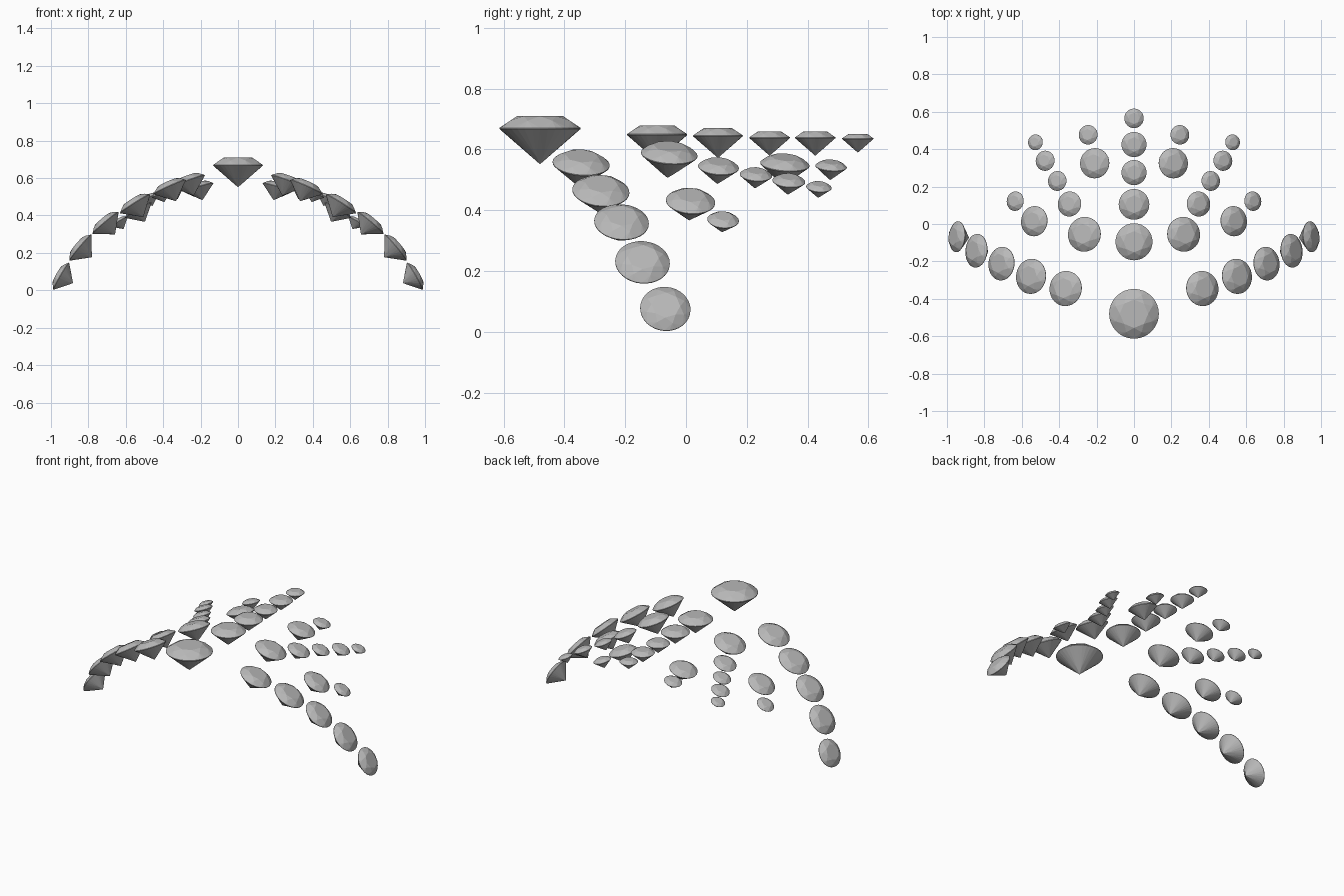
import bpy
import bmesh
from math import sin, cos, radians, tau
from mathutils import Vector

cube = bpy.data.objects.get("Cube")
if cube:
    bpy.data.objects.remove(cube, do_unlink=True)

# Single silver-grey stone colour
grey = bpy.data.materials.new("stone_grey")
grey.use_nodes = True
colour = (0.48, 0.48, 0.48, 1)
grey.diffuse_color = colour
grey.node_tree.nodes["Principled BSDF"].inputs["Base Color"].default_value = colour


def brilliant_mesh():
    """Round brilliant cut of girdle radius 1, girdle at z = 0."""
    bm = bmesh.new()

    def ring(count, radius, z, offset=0.0):
        return [bm.verts.new((radius * cos(tau * (i + offset) / count),
                              radius * sin(tau * (i + offset) / count), z))
                for i in range(count)]

    table = ring(8, 0.57, 0.31)
    crown = ring(8, 0.80, 0.196, 0.5)
    upper = ring(32, 1.0, 0.02)
    lower = ring(32, 1.0, -0.01)
    pavilion = ring(8, 0.22, -0.70, 0.5)
    culet = bm.verts.new((0, 0, -0.88))

    bm.faces.new(table)
    for k in range(8):
        # Star and kite facets above, main facets below
        bm.faces.new((table[k], crown[k], table[(k + 1) % 8]))
        bm.faces.new((table[k], crown[k - 1], upper[4 * k], crown[k]))
        bm.faces.new((culet, pavilion[k], lower[4 * k], pavilion[k - 1]))
        # Facets that meet the girdle
        for j in range(4 * k, 4 * k + 4):
            n = (j + 1) % 32
            bm.faces.new((crown[k], upper[j], upper[n]))
            bm.faces.new((pavilion[k], lower[n], lower[j]))
            bm.faces.new((upper[j], lower[j], lower[n], upper[n]))
    bmesh.ops.recalc_face_normals(bm, faces=bm.faces)
    mesh = bpy.data.meshes.new("brilliant_cut")
    bm.to_mesh(mesh)
    bm.free()
    mesh.materials.append(grey)
    return mesh


gem = brilliant_mesh()


def place(name, position, radius, normal=(0, 0, 1)):
    obj = bpy.data.objects.new(name, gem)
    bpy.context.collection.objects.link(obj)
    obj.location = position
    obj.scale = (radius,) * 3
    obj.rotation_mode = 'QUATERNION'
    obj.rotation_quaternion = Vector((0, 0, 1)).rotation_difference(Vector(normal))


# Centre line: y, z, radius
centre = [(-0.48, 0.668, 0.133), (-0.095, 0.648, 0.099), (0.105, 0.644, 0.082),
          (0.275, 0.638, 0.067), (0.425, 0.638, 0.067), (0.565, 0.635, 0.052)]
for i, (y, z, r) in enumerate(centre):
    place(f"centre_gem_{i + 1}", (0, y, z), r)

# Mirrored rows: x, y, z, radius, outward tilt in degrees
rows = {
    "outer_arc_gem": [(0.365, -0.345, 0.552, 0.094, 24), (0.55, -0.28, 0.462, 0.094, 32),
                      (0.708, -0.212, 0.36, 0.090, 40), (0.842, -0.143, 0.228, 0.090, 50),
                      (0.945, -0.068, 0.075, 0.083, 60)],
    "inner_row_gem": [(0.265, -0.055, 0.583, 0.093, 20), (0.345, 0.107, 0.541, 0.067, 22),
                      (0.41, 0.23, 0.515, 0.053, 22), (0.475, 0.338, 0.495, 0.054, 22),
                      (0.527, 0.437, 0.475, 0.042, 22)],
    "side_pair_gem": [(0.533, 0.015, 0.428, 0.081, 30), (0.635, 0.122, 0.367, 0.052, 30)],
    "back_pair_gem": [(0.21, 0.325, 0.55, 0.081, 16), (0.245, 0.477, 0.543, 0.052, 16)],
}
for row, gems in rows.items():
    for i, (x, y, z, r, tilt) in enumerate(gems):
        t = radians(tilt)
        for side, s in (("left", 1), ("right", -1)):
            place(f"{side}_{row}_{i + 1}", (s * x, y, z), r, (s * sin(t), 0.07, cos(t)))
